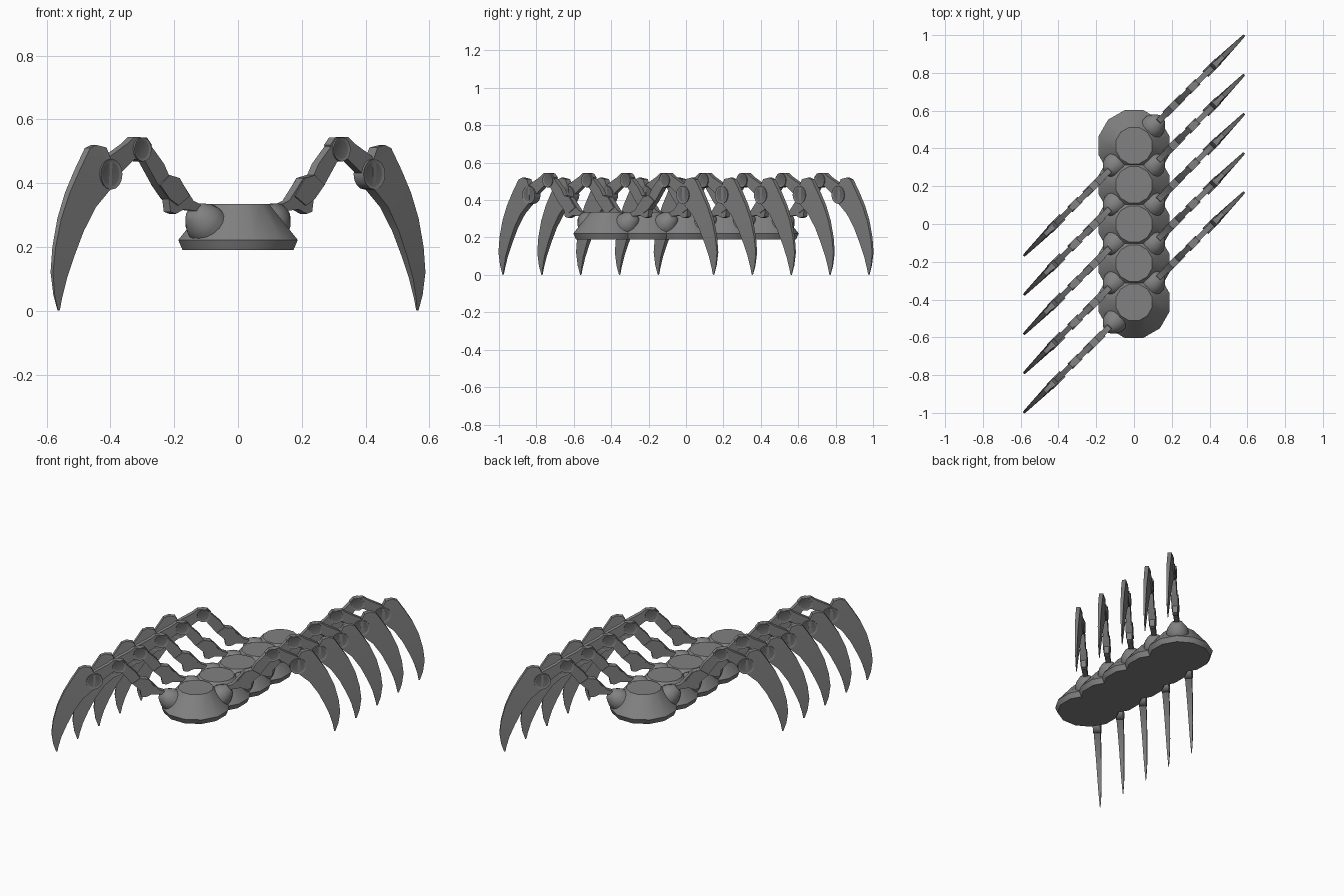
import bpy, bmesh, math
from mathutils import Matrix, Vector

cube = bpy.data.objects.get("Cube")
if cube:
    bpy.data.objects.remove(cube)


def material(name, value):
    m = bpy.data.materials.new(name)
    m.use_nodes = True
    colour = (value, value, value, 1)
    m.diffuse_color = colour
    m.node_tree.nodes["Principled BSDF"].inputs["Base Color"].default_value = colour
    return m


GREY = material("mid grey", 0.22)
DARK = material("dark grey", 0.15)
ROOT2 = math.sqrt(2)


def finish(name, bm, mats=(GREY,)):
    bmesh.ops.recalc_face_normals(bm, faces=bm.faces)
    mesh = bpy.data.meshes.new(name)
    bm.to_mesh(mesh)
    bm.free()
    for m in mats:
        mesh.materials.append(m)
    return mesh


def loft(name, rings):
    """Skin a stack of vertex rings and cap both ends."""
    bm = bmesh.new()
    loops = [[bm.verts.new(p) for p in ring] for ring in rings]
    n = len(loops[0])
    for a, b in zip(loops, loops[1:]):
        for i in range(n):
            j = (i + 1) % n
            bm.faces.new((a[i], a[j], b[j], b[i]))
    bm.faces.new(loops[0])
    bm.faces.new(loops[-1])
    return finish(name, bm)


def lathe(name, profile, sides, matrix=Matrix()):
    """Turn a (radius, height) profile around the local z axis."""
    angles = [math.tau * (i + 0.5) / sides for i in range(sides)]
    return loft(name, [[matrix @ Vector((r * math.cos(a), r * math.sin(a), h))
                        for a in angles] for r, h in profile])


def plate(name, outline, half):
    """Extrude a side outline (sideways reach, height) across the leg."""
    return loft(name, [[(x * ROOT2, t, z) for x, z in outline] for t in (-half, half)])


def joint(name, x, z, r, half):
    """Short bevelled pivot drum with a dark recessed face on each end."""
    bm = bmesh.new()
    turn = Matrix.Translation((x * ROOT2, 0, z)) @ Matrix.Rotation(math.pi / 2, 4, "X")
    bmesh.ops.create_cone(bm, cap_ends=True, segments=16, radius1=r, radius2=r,
                          depth=2 * half, matrix=turn)
    caps = [f for f in bm.faces if len(f.verts) > 4]
    bmesh.ops.inset_individual(bm, faces=caps, thickness=r * 0.22, depth=-0.003)
    for f in caps:
        f.material_index = 1
    return finish(name, bm, (GREY, DARK))


def place(name, mesh, location, angle=0):
    ob = bpy.data.objects.new(name, mesh)
    ob.location = location
    ob.rotation_euler.z = angle
    bpy.context.collection.objects.link(ob)
    ob.select_set(True)
    bpy.context.view_layer.objects.active = ob


# Body segment: bevelled rim and sloping shell
shell = lathe("body_segment", [(0.18, 0.19), (0.194, 0.222), (0.1, 0.335)], 12)

# Hip dome standing square on the shell slope
tilt = Matrix.Translation((0.14, 0, 0.27)) @ Matrix.Rotation(math.radians(53), 4, "Y")
hip = lathe("hip", [(0.066, -0.02), (0.064, 0.015), (0.056, 0.035),
                    (0.034, 0.066), (0.02, 0.072)], 16, tilt)

# Leg links
thigh = plate("thigh", [(0.12, 0.31), (0.13, 0.335), (0.15, 0.345), (0.195, 0.416),
                        (0.227, 0.425), (0.242, 0.46), (0.285, 0.52), (0.305, 0.475),
                        (0.262, 0.397), (0.227, 0.35), (0.222, 0.31), (0.205, 0.304),
                        (0.18, 0.318)], 0.015)
thigh_sleeve = plate("thigh_sleeve", [(0.165, 0.36), (0.197, 0.416), (0.227, 0.425),
                                      (0.258, 0.395), (0.227, 0.35), (0.2, 0.33)], 0.02)
forearm = plate("forearm", [(0.28, 0.52), (0.295, 0.543), (0.335, 0.545), (0.355, 0.525),
                            (0.41, 0.485), (0.43, 0.44), (0.395, 0.415), (0.335, 0.475),
                            (0.31, 0.47), (0.29, 0.485)], 0.014)
elbow = joint("elbow", 0.312, 0.506, 0.038, 0.02)
knee = joint("knee", 0.412, 0.428, 0.048, 0.022)

# Curved claw: (outer x, z, inner x, z, half thickness), thinner along the outer ridge
stations = [(0.452, 0.52, 0.425, 0.512, 0.018), (0.472, 0.51, 0.408, 0.465, 0.02),
            (0.505, 0.44, 0.41, 0.385, 0.02), (0.535, 0.37, 0.458, 0.325, 0.018),
            (0.56, 0.29, 0.494, 0.25, 0.015), (0.577, 0.2, 0.522, 0.17, 0.012),
            (0.584, 0.12, 0.543, 0.1, 0.009), (0.577, 0.05, 0.555, 0.04, 0.005),
            (0.565, 0.0, 0.56, 0.002, 0.002)]
claw = loft("claw", [[(ox * ROOT2, -t * 0.6, oz), (ox * ROOT2, t * 0.6, oz),
                      (ix * ROOT2, t, iz), (ix * ROOT2, -t, iz)]
                     for ox, oz, ix, iz, t in stations])

# Five segments, each carrying a pair of diagonal legs
bpy.ops.object.select_all(action="DESELECT")
parts = (hip, thigh, thigh_sleeve, forearm, elbow, knee, claw)
for i in range(5):
    centre = (0, (2 - i) * 0.2075, 0)
    place(f"body_segment_{i + 1}", shell, centre)
    for side, angle in (("left", math.pi / 4), ("right", math.pi * 1.25)):
        for mesh in parts:
            place(f"{side}_{mesh.name}_{i + 1}", mesh, centre, angle)
bpy.ops.object.shade_smooth_by_angle(angle=math.radians(35))
bpy.ops.object.select_all(action="DESELECT")
